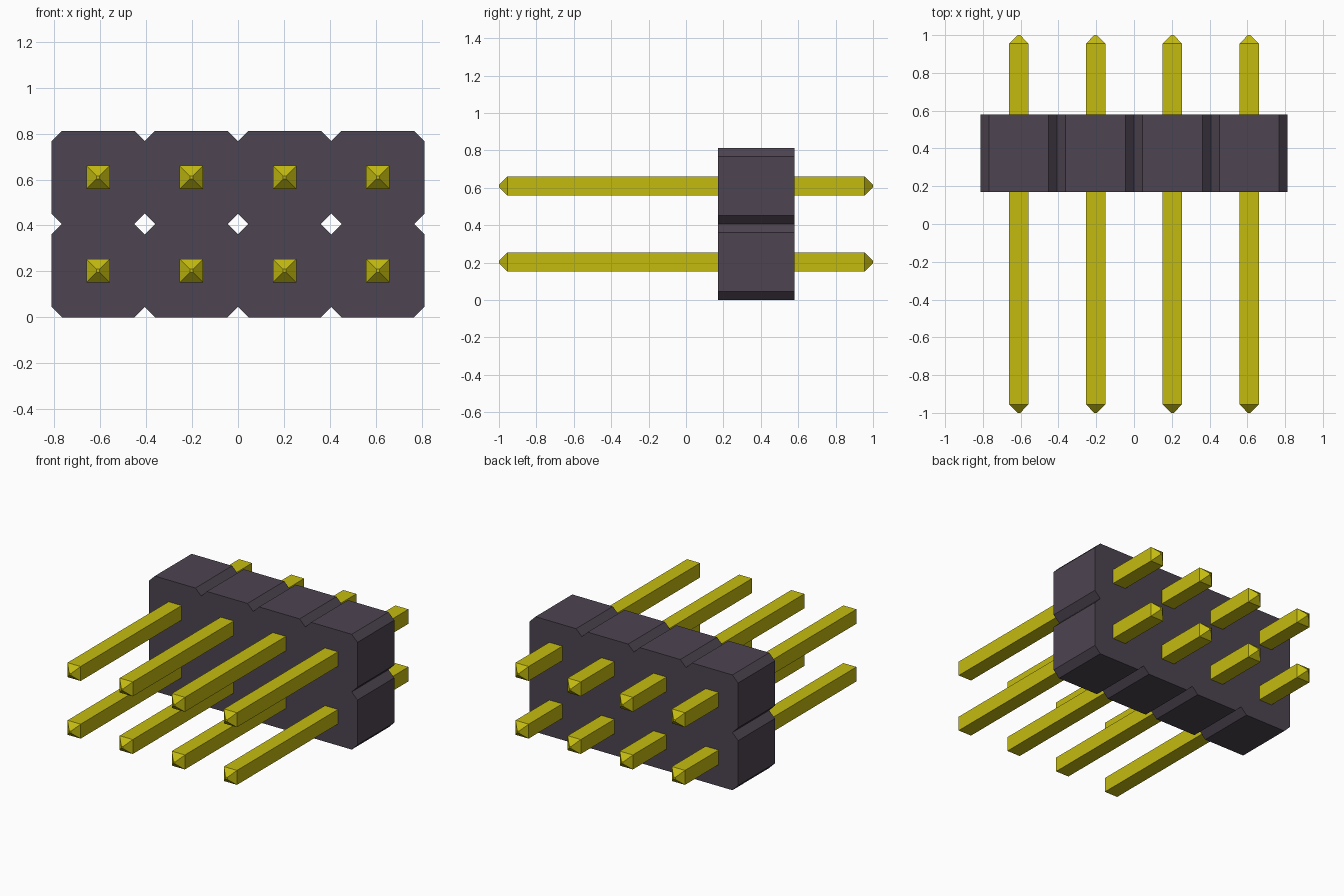
import bpy
import bmesh

PITCH = 0.4064
HALF = PITCH / 2
CHAMFER = 0.045
BODY_FRONT, BODY_BACK = 0.17, 0.58
PIN_HALF, TIP_HALF, TIP_LENGTH = 0.051, 0.007, 0.045

cube = bpy.data.objects.get("Cube")
if cube:
    bpy.data.objects.remove(cube, do_unlink=True)


def make_material(name, colour):
    mat = bpy.data.materials.new(name)
    mat.use_nodes = True
    mat.diffuse_color = colour
    mat.node_tree.nodes["Principled BSDF"].inputs["Base Color"].default_value = colour
    return mat


def loft(name, sections, mat):
    """Join matching (x, z) outlines at successive y positions into a closed solid."""
    bm = bmesh.new()
    rings = [[bm.verts.new((x, y, z)) for x, z in outline] for y, outline in sections]
    for a, b in zip(rings, rings[1:]):
        for i in range(len(a)):
            j = (i + 1) % len(a)
            bm.faces.new((a[i], a[j], b[j], b[i]))
    bm.faces.new(rings[0])
    bm.faces.new(rings[-1])
    bmesh.ops.recalc_face_normals(bm, faces=bm.faces)
    mesh = bpy.data.meshes.new(name)
    bm.to_mesh(mesh)
    bm.free()
    mesh.materials.append(mat)
    obj = bpy.data.objects.new(name, mesh)
    bpy.context.collection.objects.link(obj)
    return obj


def square(x, z, r):
    return [(x - r, z - r), (x + r, z - r), (x + r, z + r), (x - r, z + r)]


def column_outline(x):
    """Two stacked chamfered cells, notched where they meet."""
    inner = HALF - CHAMFER
    side = [(inner, 0), (HALF, CHAMFER), (HALF, PITCH - CHAMFER), (inner, PITCH),
            (HALF, PITCH + CHAMFER), (HALF, 2 * PITCH - CHAMFER), (inner, 2 * PITCH)]
    return [(x + dx, z) for dx, z in side] + [(x - dx, z) for dx, z in reversed(side)]


plastic = make_material("dark plastic", (0.074, 0.058, 0.082, 1))
gold = make_material("gold metal", (0.55, 0.5, 0.005, 1))

for col in range(4):
    x = (col - 1.5) * PITCH
    # Housing segment
    outline = column_outline(x)
    loft(f"housing_segment_{col + 1}",
         [(BODY_FRONT, outline), (BODY_BACK, outline)], plastic)
    # Pins with tapered ends
    for row, label in enumerate(("lower", "upper")):
        z = HALF + row * PITCH
        tip, shaft = square(x, z, TIP_HALF), square(x, z, PIN_HALF)
        loft(f"{label}_pin_{col + 1}",
             [(-1, tip), (-1 + TIP_LENGTH, shaft), (1 - TIP_LENGTH, shaft), (1, tip)], gold)
